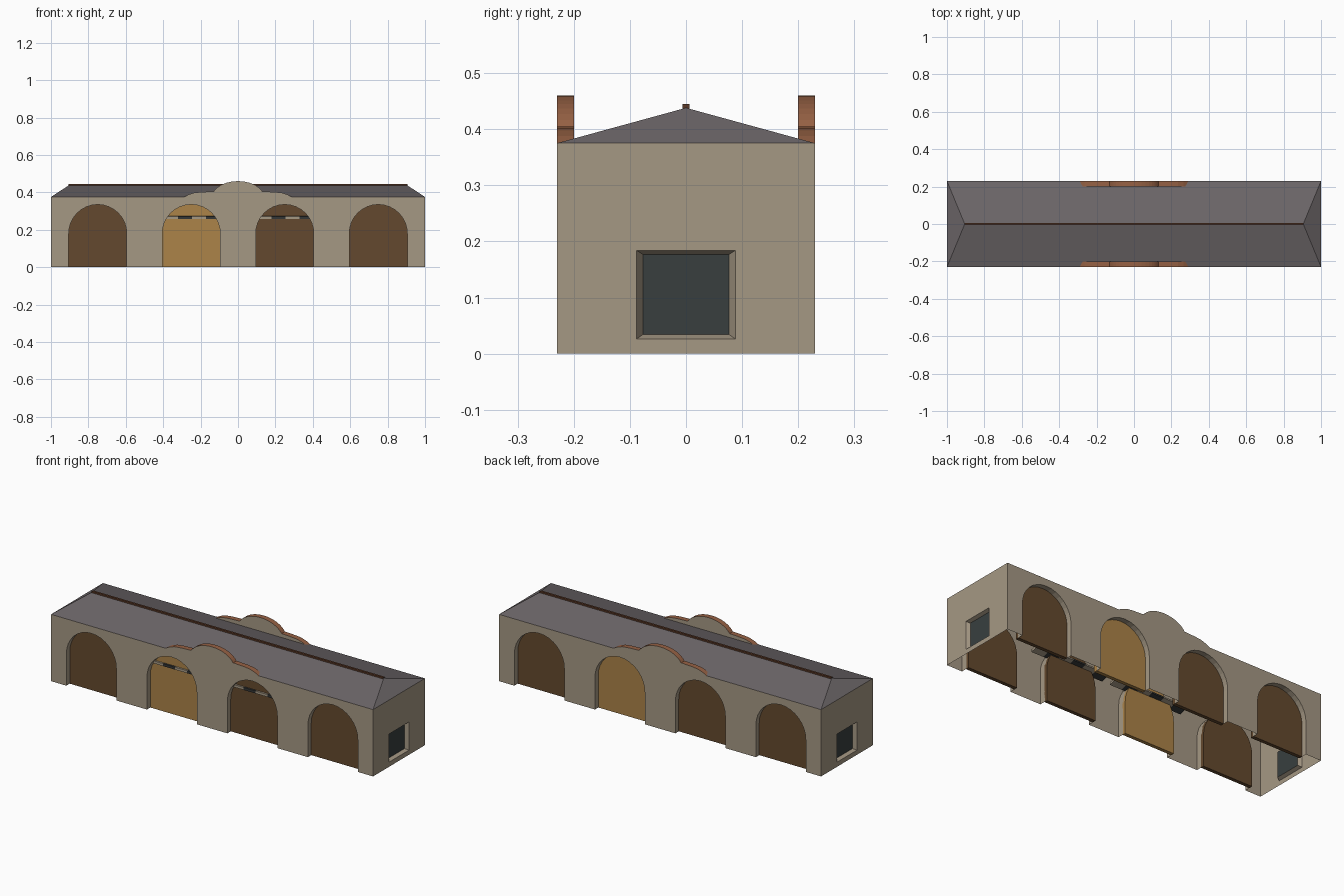
import bpy, math
from mathutils import Matrix

if "Cube" in bpy.data.objects:
    bpy.data.objects.remove(bpy.data.objects["Cube"])


def mat(name, rgb):
    m = bpy.data.materials.new(name)
    lin = [((c / 255 + 0.055) / 1.055) ** 2.4 for c in rgb]
    m.diffuse_color = (*lin, 1)
    m.use_nodes = True
    m.node_tree.nodes["Principled BSDF"].inputs["Base Color"].default_value = m.diffuse_color
    return m


STONE = mat("stone", (165, 152, 132))
SLATE = mat("roof slate", (108, 102, 104))
BROWN = mat("door brown", (100, 73, 46))
OCHRE = mat("door ochre", (172, 131, 72))
GLASS = mat("dark glass", (56, 63, 63))
TERRA = mat("terracotta coping", (150, 97, 68))
RIDGE = mat("ridge brown", (92, 58, 40))
STRIPE = mat("dark stripe", (52, 54, 54))

L, W, H = 1.0, 0.23, 0.375            # half length, half width, eaves height
TURN = Matrix.Rotation(math.pi, 4, "Z")


def add(name, verts, faces, mats, index=None, turn=False):
    me = bpy.data.meshes.new(name)
    me.from_pydata(verts, [], faces)
    for m in mats:
        me.materials.append(m)
    if index:
        for p in me.polygons:
            p.material_index = index(p)
    if turn:
        me.transform(TURN)
    me.update()
    ob = bpy.data.objects.new(name, me)
    bpy.context.collection.objects.link(ob)
    return ob


def prism(name, prof, y0, y1, mats, index=None, turn=False):
    """Extrude an anticlockwise (x, z) profile from y0 to y1."""
    n = len(prof)
    v = [(x, y0, z) for x, z in prof] + [(x, y1, z) for x, z in prof]
    f = [list(range(n)), list(range(2 * n - 1, n - 1, -1))]
    f += [[(i + 1) % n, i, n + i, n + (i + 1) % n] for i in range(n)]
    return add(name, v, f, mats, index, turn)


def arch(cx, r=0.155, spring=0.18, seg=16):
    """Points of an arched opening, left foot to right foot."""
    pts = [(cx - r, 0)]
    pts += [(cx - r * math.cos(math.pi * i / seg), spring + r * math.sin(math.pi * i / seg))
            for i in range(seg + 1)]
    return pts + [(cx + r, 0)]


# Parapet outline: shoulders and a central dome
half = [(0.29, H), (0.265, 0.388), (0.235, 0.398), (0.20, 0.402), (0.14, 0.405)]
half += [(0.14 * math.sin(a), 0.405 + 0.055 * (math.cos(a) - math.cos(1.2)) / (1 - math.cos(1.2)))
         for a in [1.2 * (1 - i / 8) for i in range(9)]]
parapet = half + [(-x, z) for x, z in half[-2::-1]]

BAYS = (-0.75, -0.25, 0.25, 0.75)
for side, turn in (("front", False), ("back", True)):
    # Long wall: one face that runs around the arches
    prof = [(-L, 0)]
    for cx in BAYS:
        prof += arch(cx)
    prof += [(L, 0), (L, H), (-L, H)]
    add(side + "_wall", [(x, -W, z) for x, z in prof], [list(range(len(prof)))], [STONE], turn=turn)
    for k, cx in enumerate(BAYS):
        # Arch reveal and recessed door
        a = arch(cx)
        n = len(a)
        add(f"{side}_reveal_{k}", [(x, -W, z) for x, z in a] + [(x, -W + 0.035, z) for x, z in a],
            [(i, i + 1, n + i + 1, n + i) for i in range(n - 1)], [STONE], turn=turn)
        prism(f"{side}_door_{k}", a[::-1], -W + 0.03, -W + 0.05,
              [OCHRE if k == 1 else BROWN], turn=turn)
    # Stone parapet with terracotta top
    prism(side + "_parapet", parapet, -W, -0.20, [STONE, TERRA],
          lambda p: 0 if abs(p.normal.y) > 0.5 else 1, turn)

    # End wall with recessed window
    def rect(x, hy, z0, z1):
        return [(x, -hy, z0), (x, hy, z0), (x, hy, z1), (x, -hy, z1)]

    v = rect(L, W, 0, H) + rect(L, 0.088, 0.026, 0.184) + rect(L - 0.02, 0.077, 0.034, 0.177)
    f = [(r + i, r + (i + 1) % 4, r + 4 + (i + 1) % 4, r + 4 + i) for r in (0, 4) for i in range(4)]
    f.append((8, 9, 10, 11))
    add("right_end_wall" if not turn else "left_end_wall", v, f, [STONE, GLASS],
        lambda p: 1 if p.index == 8 else 0, turn)

# Hipped roof
RX, RZ = 0.905, 0.438
add("roof", [(-L, -W, H), (L, -W, H), (L, W, H), (-L, W, H), (-RX, 0, RZ), (RX, 0, RZ)],
    [(0, 1, 5, 4), (1, 2, 5), (2, 3, 4, 5), (3, 0, 4)], [SLATE])
# Ridge cap
prism("ridge_cap", [(-RX, 0.434), (RX, 0.434), (RX, 0.445), (-RX, 0.445)], -0.006, 0.006, [RIDGE])

# Striped awning plates behind the two middle front arches
for name, x0 in (("left_awning", -0.47), ("right_awning", 0.03)):
    w, n = 0.075, 6
    v, f = [], []
    for i in range(n):
        b = len(v)
        for x in (x0 + i * w, x0 + (i + 1) * w):
            v += [(x, -0.208, 0.258), (x, -0.155, 0.272), (x, -0.155, 0.28), (x, -0.208, 0.272)]
        f += [(b + j, b + (j + 1) % 4, b + 4 + (j + 1) % 4, b + 4 + j)[::-1] for j in range(4)]
        f += [(b, b + 1, b + 2, b + 3), (b + 7, b + 6, b + 5, b + 4)]
    add(name, v, f, [STRIPE, STONE], lambda p: (p.index // 6) % 2)
